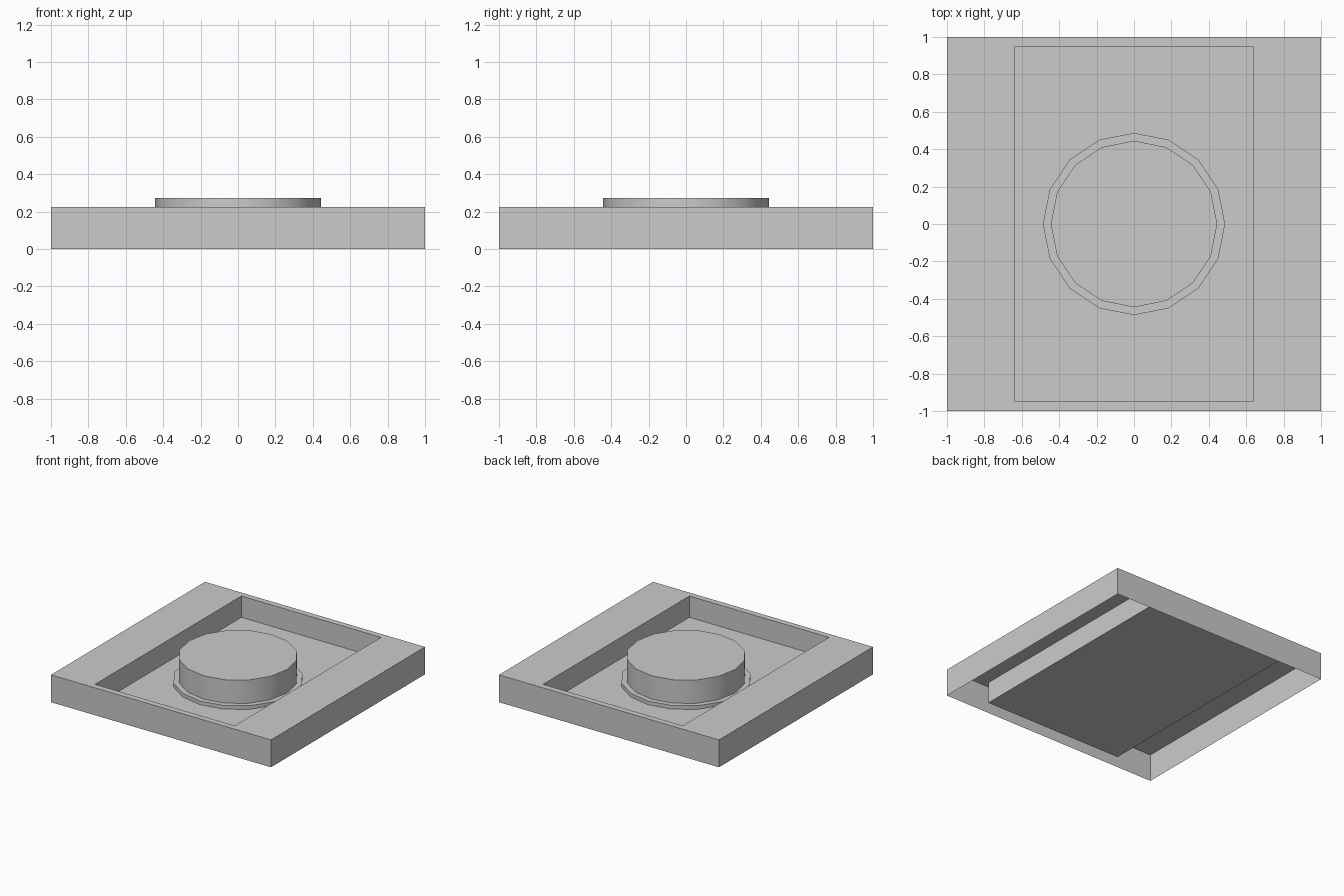
import bpy, bmesh, math

if "Cube" in bpy.data.objects:
    bpy.data.objects.remove(bpy.data.objects["Cube"])

TOP, FLOOR = 0.225, 0.05


def build(name, loops, angle=30):
    """Skin a stack of matching point loops and cap the last one."""
    bm = bmesh.new()
    rings = [[bm.verts.new(p) for p in loop] for loop in loops]
    n = len(rings[0])
    for a, b in zip(rings, rings[1:]):
        for i in range(n):
            j = (i + 1) % n
            bm.faces.new((a[i], a[j], b[j], b[i]))
    bm.faces.new(rings[-1])
    mesh = bpy.data.meshes.new(name)
    bm.to_mesh(mesh)
    bm.free()
    obj = bpy.data.objects.new(name, mesh)
    bpy.context.collection.objects.link(obj)
    bpy.ops.object.select_all(action='DESELECT')
    obj.select_set(True)
    bpy.context.view_layer.objects.active = obj
    bpy.ops.object.shade_smooth_by_angle(angle=math.radians(angle))
    return obj


def rect(hx, hy, z):
    return [(-hx, -hy, z), (hx, -hy, z), (hx, hy, z), (-hx, hy, z)]


def circle(r, z, n=16):
    return [(r * math.cos(2 * math.pi * i / n), r * math.sin(2 * math.pi * i / n), z)
            for i in range(n)]


# Thin square housing, open underneath, with a sunken rectangular tray
build("housing", [rect(1, 1, 0), rect(1, 1, TOP),
                  rect(0.635, 0.95, TOP), rect(0.635, 0.95, FLOOR)])

# Round push button with a low stepped collar standing on the tray floor
build("button", [circle(0.487, FLOOR), circle(0.487, FLOOR + 0.03),
                 circle(0.445, FLOOR + 0.03), circle(0.445, 0.272)])
